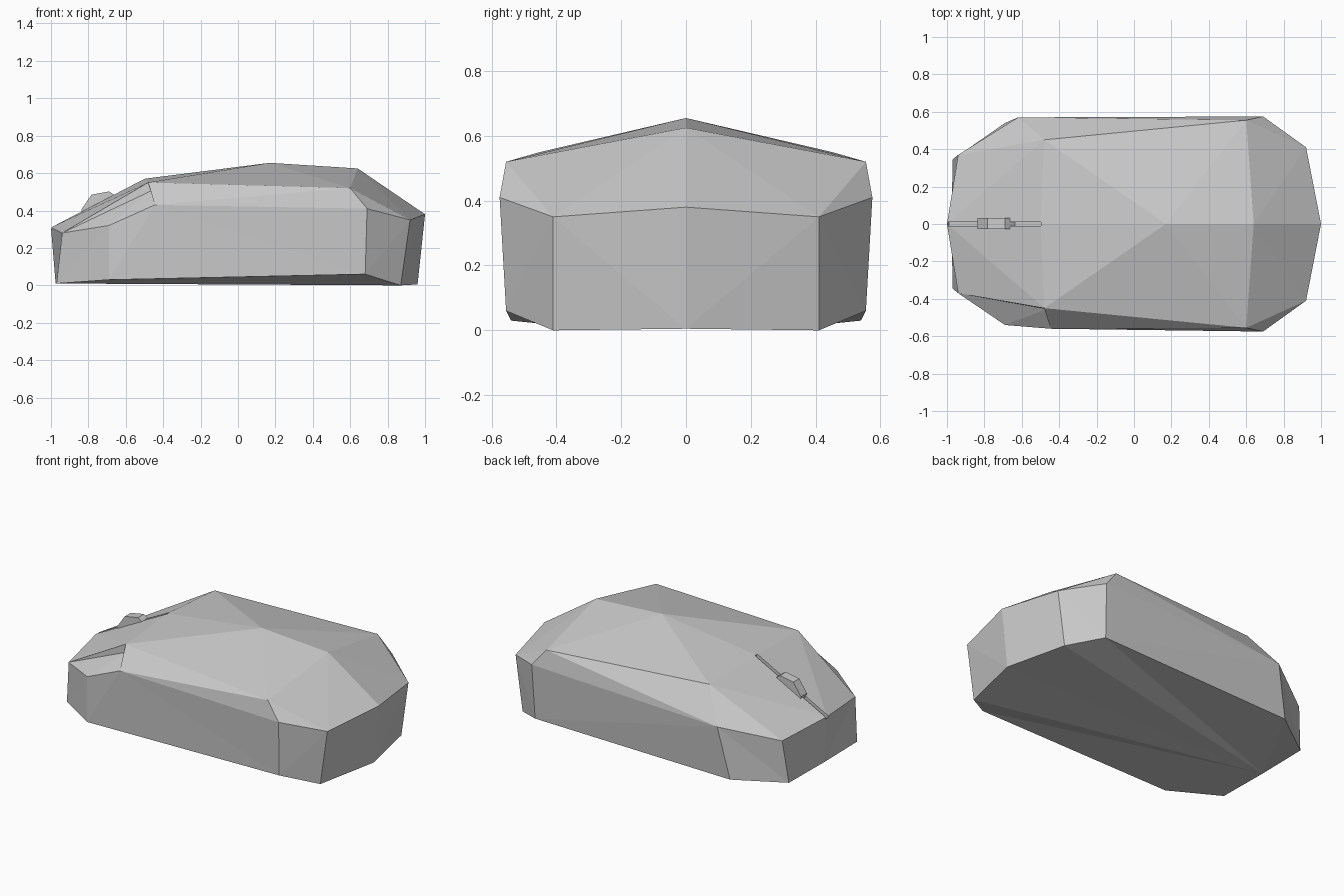
import bpy, bmesh, math
from mathutils import Vector, Matrix

cube = bpy.data.objects.get("Cube")
if cube:
    bpy.data.objects.remove(cube)

grey = bpy.data.materials.new("plain_grey")
grey.use_nodes = True
GREY = (0.6, 0.6, 0.6, 1)
grey.diffuse_color = GREY
grey.node_tree.nodes["Principled BSDF"].inputs["Base Color"].default_value = GREY


def make(name, bm):
    bmesh.ops.recalc_face_normals(bm, faces=bm.faces)
    mesh = bpy.data.meshes.new(name)
    bm.to_mesh(mesh)
    bm.free()
    mesh.materials.append(grey)
    obj = bpy.data.objects.new(name, mesh)
    bpy.context.collection.objects.link(obj)
    return obj


# Points on the centre line
spine = dict(nose=(-1, 0, .31), brow=(-.5, 0, .57), peak=(.17, 0, .655),
             rump=(.64, 0, .625), tail=(1, 0, .38),
             tail_low=(.96, 0, .005), nose_low=(-.975, 0, .01))
# Points on one side, y as distance from the centre
side = dict(lip=(-.94, .37, .28), lip_low=(-.97, .345, .01),
            cheek_low=(-.69, .54, .03), cheek=(-.62, .57, .36),
            edge=(-.48, .45, .55), hip_top=(.6, .555, .52),
            hip=(.69, .575, .41), hip_low=(.68, .555, .06),
            corner=(.92, .41, .35), corner_low=(.87, .41, 0))
# The right side has a lowered button with a step behind it
step = dict(cheek=(-.69, .54, .32), notch=(-.465, .455, .505),
            shoulder=(-.445, .56, .43))

# Faces of each region, as point names
top = """nose brow edge, nose edge lip, brow peak edge, peak hip_top edge,
peak rump hip_top, rump tail corner, rump corner hip_top"""
rear = """hip_top corner hip, tail corner tail_low, corner corner_low tail_low,
corner hip hip_low, corner corner_low hip_low"""
front = """nose lip nose_low, lip lip_low nose_low,
lip cheek lip_low, cheek cheek_low lip_low"""
base = """nose_low lip_low cheek_low, nose_low cheek_low hip_low,
nose_low hip_low corner_low, nose_low corner_low tail_low"""
plain_wall = """lip edge cheek, edge hip_top cheek, hip_top hip cheek,
cheek hip hip_low, cheek hip_low cheek_low"""
notched_button = """lip edge notch, edge shoulder notch, lip notch cheek,
notch shoulder cheek"""
notched_wall = """edge hip_top shoulder, hip_top hip shoulder,
shoulder hip hip_low, shoulder hip_low cheek_low, shoulder cheek_low cheek"""

# Faceted shell
bm = bmesh.new()
centre = {n: bm.verts.new(p) for n, p in spine.items()}
left_walls = (plain_wall,)
right_walls = (notched_button, notched_wall)
for sign, points, walls in ((1, side, left_walls), (-1, {**side, **step}, right_walls)):
    verts = dict(centre)
    for n, (x, y, z) in points.items():
        verts[n] = bm.verts.new((x, sign * y, z))
    for region in (top, rear, front, base, *walls):
        for face in region.split(","):
            bm.faces.new([verts[n] for n in face.split()])
body = make("body", bm)

# Slit between the two buttons, following the slope of the nose
a, b = Vector(spine["nose"]), Vector(spine["brow"])
slope = Matrix.Rotation(-math.atan2(b.z - a.z, b.x - a.x), 4, "Y")
bm = bmesh.new()
bmesh.ops.create_cube(bm, size=1, matrix=Matrix.Translation((a + b) / 2)
                      @ slope @ Matrix.Diagonal((.57, .024, .06, 1)))
cutter = make("slit_cutter", bm)
cutter.hide_render = True
cutter.hide_viewport = True
cut = body.modifiers.new("slit", "BOOLEAN")
cut.operation = "DIFFERENCE"
cut.solver = "EXACT"
cut.object = cutter

# Eight-sided scroll wheel
bm = bmesh.new()
turn = Matrix.Rotation(math.radians(90), 4, "X") @ Matrix.Rotation(math.radians(33), 4, "Z")
bmesh.ops.create_cone(bm, cap_ends=True, segments=8, radius1=.125, radius2=.125,
                      depth=.06, matrix=Matrix.Translation((-.715, .003, .38)) @ turn)
make("scroll_wheel", bm)
